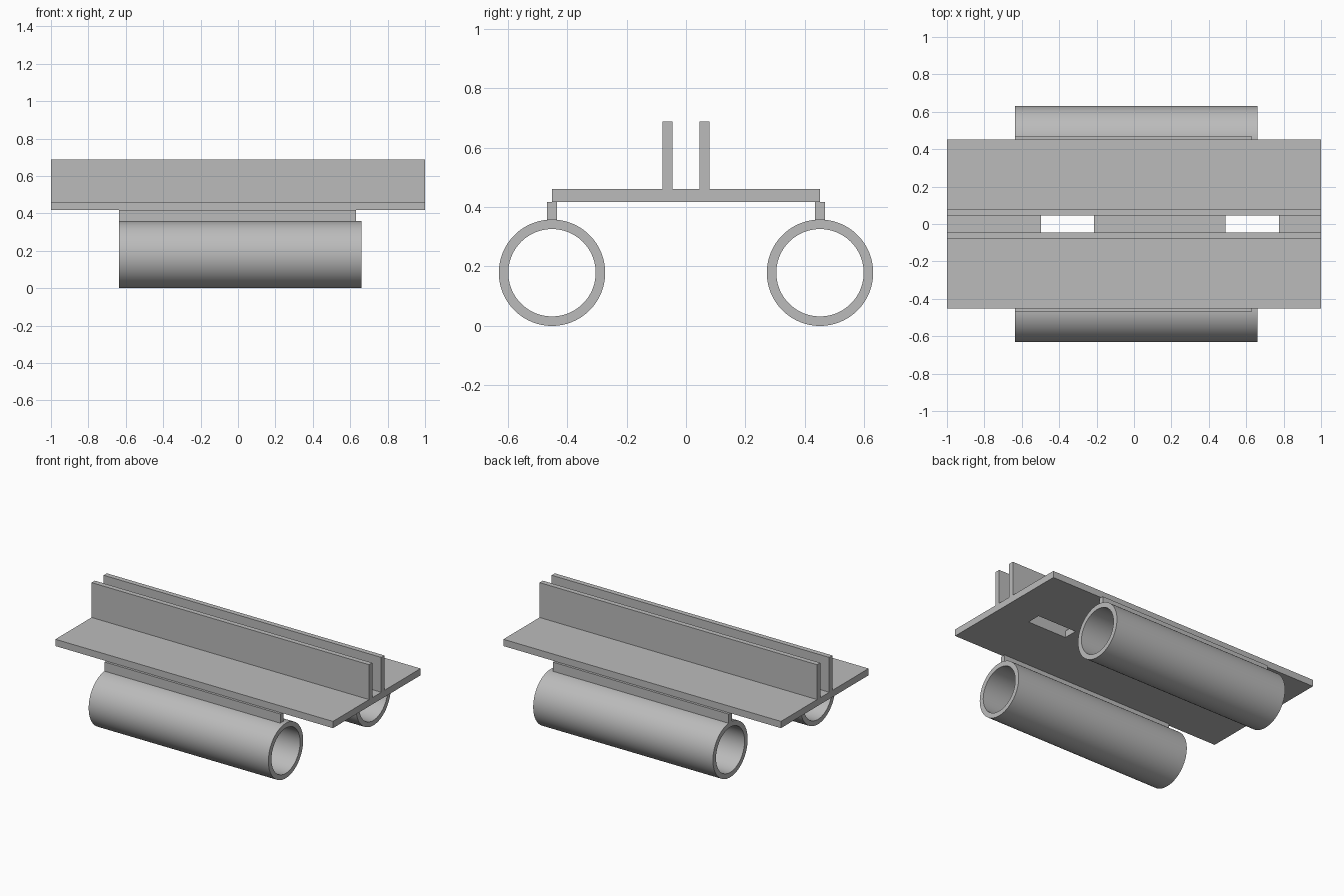
import bpy
import bmesh
from math import cos, sin, pi, radians

cube = bpy.data.objects.get("Cube")
if cube:
    bpy.data.objects.remove(cube, do_unlink=True)

grey = bpy.data.materials.new("plain grey")
grey.use_nodes = True
COLOUR = (0.5, 0.5, 0.5, 1)
grey.diffuse_color = COLOUR
grey.node_tree.nodes["Principled BSDF"].inputs["Base Color"].default_value = COLOUR


def finish(name, bm):
    """Turn a bmesh into a grey object."""
    bmesh.ops.recalc_face_normals(bm, faces=bm.faces)
    mesh = bpy.data.meshes.new(name)
    bm.to_mesh(mesh)
    bm.free()
    mesh.materials.append(grey)
    obj = bpy.data.objects.new(name, mesh)
    bpy.context.collection.objects.link(obj)
    return obj


def extrude_faces(bm, vector):
    """Give thickness to a flat sheet."""
    made = bmesh.ops.extrude_face_region(bm, geom=bm.faces[:])["geom"]
    verts = [v for v in made if isinstance(v, bmesh.types.BMVert)]
    bmesh.ops.translate(bm, verts=verts, vec=vector)


def box(name, x, y, z):
    bm = bmesh.new()
    bm.faces.new([bm.verts.new((a, b, z[0])) for a, b in
                  ((x[0], y[0]), (x[1], y[0]), (x[1], y[1]), (x[0], y[1]))])
    extrude_faces(bm, (0, 0, z[1] - z[0]))
    return finish(name, bm)


def tube(name, x, y, z, outer, inner, sides=96):
    """Open pipe along x: an annulus extruded lengthwise."""
    bm = bmesh.new()
    rings = [[bm.verts.new((x[0], y + r * cos(2 * pi * i / sides),
                            z + r * sin(2 * pi * i / sides)))
              for i in range(sides)] for r in (outer, inner)]
    for i in range(sides):
        j = (i + 1) % sides
        bm.faces.new((rings[0][i], rings[0][j], rings[1][j], rings[1][i]))
    extrude_faces(bm, (x[1] - x[0], 0, 0))
    obj = finish(name, bm)
    bpy.ops.object.select_all(action="DESELECT")
    obj.select_set(True)
    bpy.context.view_layer.objects.active = obj
    bpy.ops.object.shade_smooth_by_angle(angle=radians(30))


# Deck plate with two slots: a grid sheet with the slot cells left out
xs = (-1, -0.497, -0.213, 0.49, 0.774, 1)
ys = (-0.451, -0.046, 0.046, 0.451)
bm = bmesh.new()
grid = [[bm.verts.new((x, y, 0.417)) for y in ys] for x in xs]
for i in range(len(xs) - 1):
    for j in range(len(ys) - 1):
        if j == 1 and i in (1, 3):
            continue
        bm.faces.new((grid[i][j], grid[i + 1][j],
                      grid[i + 1][j + 1], grid[i][j + 1]))
extrude_faces(bm, (0, 0, 0.044))
bmesh.ops.dissolve_limit(bm, angle_limit=0.01, verts=bm.verts, edges=bm.edges)
finish("deck_plate", bm)

# Upright rails, hanger strips and float tubes on both sides
for side, s in (("front", -1), ("back", 1)):
    box(side + "_rail", (-1, 1), sorted((s * 0.046, s * 0.079)), (0.461, 0.688))
    box(side + "_hanger", (-0.635, 0.632), sorted((s * 0.435, s * 0.467)), (0.357, 0.417))
    tube(side + "_tube", (-0.635, 0.66), s * 0.451, 0.179, 0.179, 0.147)
